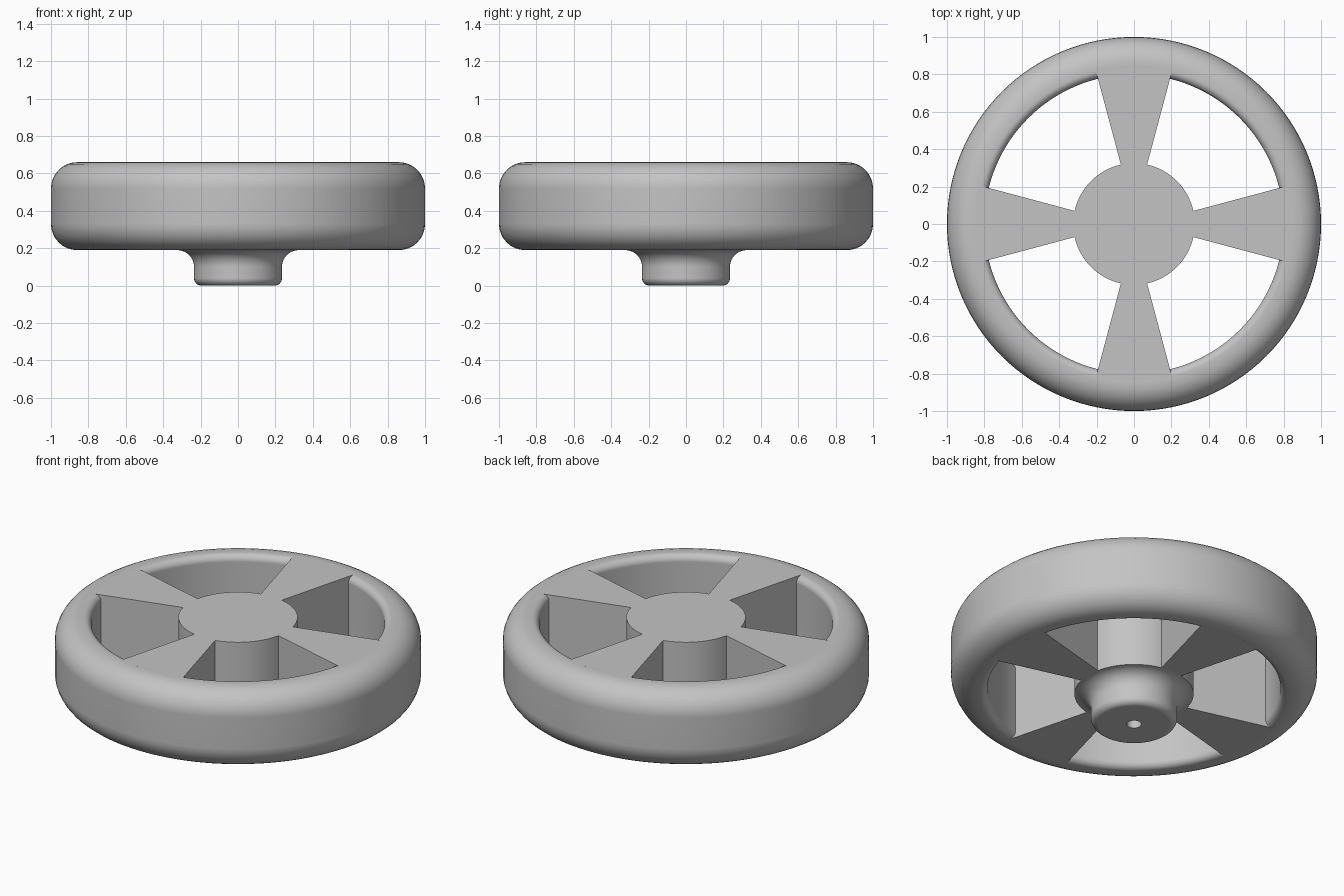
import bpy, bmesh
from math import sin, cos, pi, asin, radians

cube = bpy.data.objects.get("Cube")
if cube:
    bpy.data.objects.remove(cube, do_unlink=True)

BOTTOM, TOP = 0.19, 0.66      # height range of the wheel body
HUB_R, RIM_R = 0.325, 0.80    # hub radius, inner rim radius
OUTER, INNER = 0.14, 0.04     # rim fillets
STEPS = 128

grey = bpy.data.materials.new("plain grey")
grey.use_nodes = True
colour = (0.55, 0.55, 0.55, 1)
grey.diffuse_color = colour
grey.node_tree.nodes["Principled BSDF"].inputs["Base Color"].default_value = colour


def arc(cx, cz, r, start, end, n=8):
    """Points along an arc, angles in degrees."""
    angles = [radians(start + (end - start) * i / n) for i in range(n + 1)]
    return [(cx + r * cos(a), cz + r * sin(a)) for a in angles]


def finish(name, bm):
    bmesh.ops.remove_doubles(bm, verts=bm.verts, dist=1e-5)
    bmesh.ops.recalc_face_normals(bm, faces=bm.faces)
    mesh = bpy.data.meshes.new(name)
    bm.to_mesh(mesh)
    bm.free()
    mesh.materials.append(grey)
    obj = bpy.data.objects.new(name, mesh)
    bpy.context.collection.objects.link(obj)
    bpy.ops.object.select_all(action="DESELECT")
    obj.select_set(True)
    bpy.context.view_layer.objects.active = obj
    bpy.ops.object.shade_smooth_by_angle(angle=radians(35))
    # keep flat areas flat beside the fillets
    obj.modifiers.new("flat areas", "WEIGHTED_NORMAL").keep_sharp = True
    return obj


def lathe(name, profile, closed=False):
    bm = bmesh.new()
    verts = [bm.verts.new((r, 0, z)) for r, z in profile]
    pairs = list(zip(verts, verts[1:]))
    if closed:
        pairs.append((verts[-1], verts[0]))
    edges = [bm.edges.new(p) for p in pairs]
    bmesh.ops.spin(bm, geom=verts + edges, cent=(0, 0, 0), axis=(0, 0, 1),
                   angle=2 * pi, steps=STEPS)
    return finish(name, bm)


# Rim: rounded ring
lathe("rim",
      arc(1 - OUTER, BOTTOM + OUTER, OUTER, -90, 0)
      + arc(1 - OUTER, TOP - OUTER, OUTER, 0, 90)
      + arc(RIM_R + INNER, TOP - INNER, INNER, 90, 180)
      + arc(RIM_R + INNER, BOTTOM + INNER, INNER, 180, 270), closed=True)

# Hub: drum with a flared boss and a blind axle hole underneath
BOSS_R, FLARE, HOLE_R = 0.235, 0.09, 0.04
lathe("hub",
      [(0, 0.3), (HOLE_R, 0.3), (HOLE_R, 0)]
      + arc(BOSS_R - 0.04, 0.04, 0.04, -90, 0)
      + arc(BOSS_R + FLARE, BOTTOM - FLARE, FLARE, 180, 90)
      + [(HUB_R, TOP), (0, TOP)])


# Spokes: four tapered prisms between hub and rim
def spoke_end(radius, half_width, n=8):
    limit = asin(half_width / radius)
    angles = [limit * (2 * i / n - 1) for i in range(n + 1)]
    return [(radius * cos(a), radius * sin(a)) for a in angles]


outline = spoke_end(HUB_R, 0.07)[::-1] + spoke_end(RIM_R + INNER, 0.203)
for i, side in enumerate(("left", "back", "right", "front")):
    bm = bmesh.new()
    face = bm.faces.new([bm.verts.new((x, y, BOTTOM)) for x, y in outline])
    top = bmesh.ops.extrude_face_region(bm, geom=[face], use_keep_orig=True)
    raised = [v for v in top["geom"] if isinstance(v, bmesh.types.BMVert)]
    bmesh.ops.translate(bm, verts=raised, vec=(0, 0, TOP - BOTTOM))
    finish(side + "_spoke", bm).rotation_euler.z = i * pi / 2
